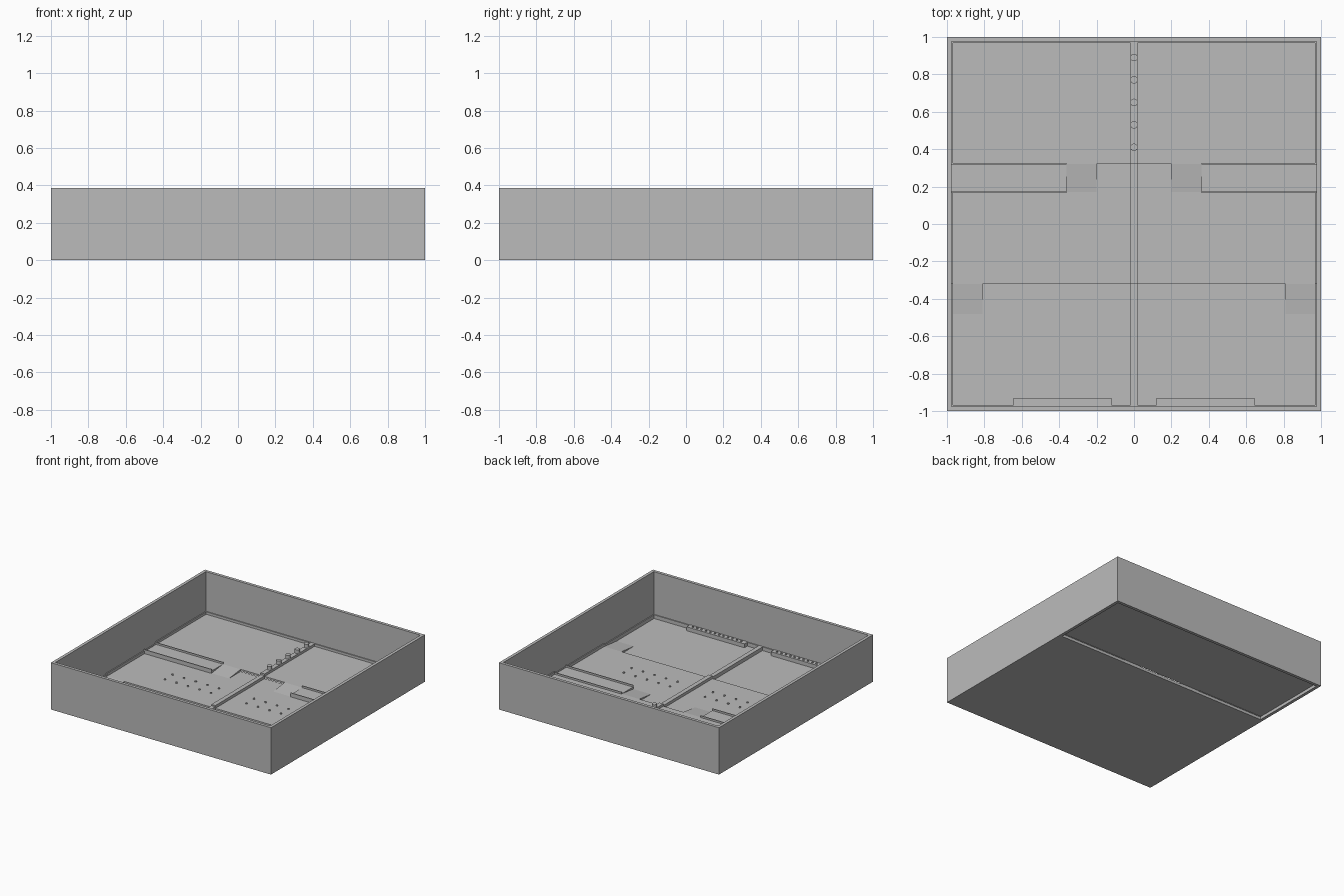
import bpy, bmesh

if "Cube" in bpy.data.objects:
    bpy.data.objects.remove(bpy.data.objects["Cube"])

grey = bpy.data.materials.new("plain_grey")
grey.diffuse_color = (0.5, 0.5, 0.5, 1)
grey.use_nodes = True
grey.node_tree.nodes["Principled BSDF"].inputs["Base Color"].default_value = grey.diffuse_color

FRONT, MID, BACK = 0.005, 0.022, 0.04   # floor heights
IN = 0.975                              # inner face of the walls


def finish(name, bm):
    bmesh.ops.recalc_face_normals(bm, faces=bm.faces)
    me = bpy.data.meshes.new(name)
    bm.to_mesh(me)
    bm.free()
    me.materials.append(grey)
    ob = bpy.data.objects.new(name, me)
    bpy.context.collection.objects.link(ob)
    return ob


def prism(bm, profile, x0, x1):
    """Extrude a (y, z) profile along x."""
    f = bm.faces.new([bm.verts.new((x0, y, z)) for y, z in profile])
    ext = bmesh.ops.extrude_face_region(bm, geom=[f])["geom"]
    bmesh.ops.translate(bm, vec=(x1 - x0, 0, 0),
                        verts=[v for v in ext if isinstance(v, bmesh.types.BMVert)])


def box(bm, x0, x1, y0, y1, z0, z1):
    prism(bm, [(y0, z0), (y1, z0), (y1, z1), (y0, z1)], x0, x1)


def boxes(name, *dims):
    bm = bmesh.new()
    for d in dims:
        box(bm, *d)
    return finish(name, bm)


def both(*d):
    """A box and its mirror image across x = 0."""
    return [d, (-d[1], -d[0]) + d[2:]]


def pegs(name, points, r, z0, z1, sides):
    bm = bmesh.new()
    for x, y in points:
        ret = bmesh.ops.create_cone(bm, cap_ends=True, segments=sides,
                                    radius1=r, radius2=r, depth=z1 - z0)
        bmesh.ops.translate(bm, verts=ret["verts"], vec=(x, y, (z0 + z1) / 2))
    ob = finish(name, bm)
    for p in ob.data.polygons:
        p.use_smooth = abs(p.normal.z) < 0.5


# Outer walls as one mitred ring
bm = bmesh.new()
rings = [[bm.verts.new((sx * s, sy * s, z))
          for sx, sy in ((-1, -1), (1, -1), (1, 1), (-1, 1))]
         for s, z in ((1, 0), (1, 0.385), (IN, 0.385), (IN, 0))]
for k in range(4):
    a, b = rings[k], rings[(k + 1) % 4]
    for i in range(4):
        j = (i + 1) % 4
        bm.faces.new((a[i], a[j], b[j], b[i]))
finish("outer_walls", bm)

# Three floor levels, the back one raised from below
boxes("front_floor", (-IN, IN, -IN, -0.32, 0, FRONT))
boxes("middle_floor", (-IN, IN, -0.32, 0.32, 0, MID))
boxes("back_floor", (-IN, IN, 0.32, IN, 0.025, BACK))

# Raised side platforms with thin rails
boxes("side_platform", *both(0.36, IN, 0.17, 0.32, MID, BACK))
boxes("platform_rail",
      *both(0.36, IN, 0.167, 0.174, MID, 0.055),
      *both(0.36, IN, 0.318, 0.325, MID, 0.055))

# Ramps between the levels
for name, x0, x1, y0, y1, z0, z1 in (
        ("upper_ramp", 0.2, 0.36, 0.17, 0.32, MID, BACK),
        ("lower_ramp", 0.81, IN, -0.48, -0.32, FRONT, MID)):
    bm = bmesh.new()
    for a, b in ((x0, x1), (-x1, -x0)):
        prism(bm, [(y0, z0), (y1, z0), (y1, z1)], a, b)
    finish(name, bm)

# Thin kerb round the foot of the walls, following the floor levels
K = IN - 0.008
boxes("wall_kerb",
      (-IN, IN, K, IN, BACK, 0.06),
      (-IN, IN, -IN, -K, FRONT, 0.035),
      *both(K, IN, -K, -0.32, FRONT, 0.035),
      *both(K, IN, -0.32, 0.32, MID, 0.045),
      *both(K, IN, 0.32, K, BACK, 0.06))

# Centre divider
boxes("centre_divider",
      (-0.018, 0.018, -K, -0.32, FRONT, 0.035),
      (-0.018, 0.018, -0.32, 0.32, MID, 0.045),
      (-0.018, 0.018, 0.32, K, BACK, 0.06))

# Posts on the divider
pegs("divider_post", [(0, 0.41 + 0.12 * i) for i in range(5)], 0.02, 0.06, 0.09, 16)

# Front racks with a row of small pegs
boxes("front_rack", *both(0.12, 0.645, -IN, -0.93, FRONT, 0.037))
pegs("rack_peg", [(s * (0.163 + 0.04 * i), -0.95) for s in (-1, 1) for i in range(12)],
     0.008, 0.037, 0.045, 10)

# Two rows of small studs on each half of the middle floor
pegs("floor_stud", [(s * (0.16 + 0.105 * i), y)
                    for s in (-1, 1) for i in range(5) for y in (-0.02, -0.12)],
     0.008, MID, 0.03, 10)
